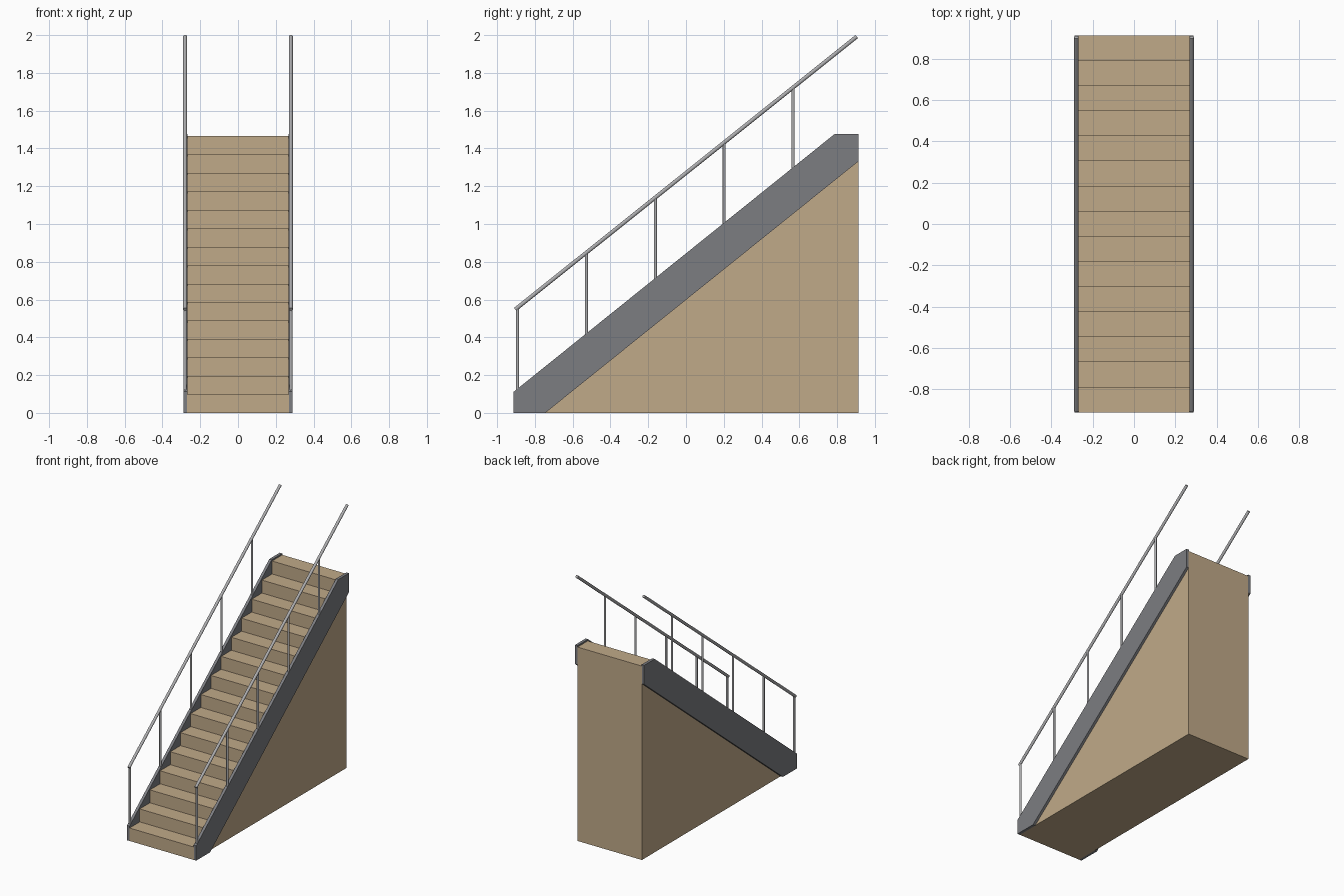
import bpy, bmesh, math
from mathutils import Vector

if "Cube" in bpy.data.objects:
    bpy.data.objects.remove(bpy.data.objects["Cube"])

STEPS = 15
HALF = 0.912                 # half length in y
RUN = 2 * HALF / STEPS
RISE = 1.465 / STEPS
SLOPE = RISE / RUN


def material(name, color):
    m = bpy.data.materials.new(name)
    m.diffuse_color = (*color, 1)
    m.use_nodes = True
    m.node_tree.nodes["Principled BSDF"].inputs["Base Color"].default_value = m.diffuse_color
    return m


tan = material("tan", (0.53, 0.40, 0.25))
dark = material("dark_grey", (0.20, 0.205, 0.22))
metal = material("rail_grey", (0.42, 0.42, 0.43))


def finish(bm, name, mat):
    bmesh.ops.recalc_face_normals(bm, faces=bm.faces)
    mesh = bpy.data.meshes.new(name)
    bm.to_mesh(mesh)
    bm.free()
    mesh.materials.append(mat)
    ob = bpy.data.objects.new(name, mesh)
    bpy.context.collection.objects.link(ob)
    return ob


def extrude_profile(name, pts, x0, x1, mat):
    """Extrude a (y, z) outline from x0 to x1."""
    bm = bmesh.new()
    face = bm.faces.new([bm.verts.new((x0, y, z)) for y, z in pts])
    ext = bmesh.ops.extrude_face_region(bm, geom=[face])
    verts = [v for v in ext["geom"] if isinstance(v, bmesh.types.BMVert)]
    bmesh.ops.translate(bm, verts=verts, vec=(x1 - x0, 0, 0))
    return finish(bm, name, mat)


def rod(name, a, b, radius, mat):
    a, b = Vector(a), Vector(b)
    bpy.ops.mesh.primitive_cylinder_add(vertices=16, radius=radius,
                                        depth=(b - a).length, location=(a + b) / 2)
    ob = bpy.context.object
    ob.name = name
    ob.rotation_euler = (b - a).to_track_quat('Z', 'Y').to_euler()
    ob.data.materials.append(mat)
    bpy.ops.object.shade_smooth_by_angle(angle=math.radians(40))
    return ob


# Solid stair body with a stepped top
outline = [(HALF, 0), (-HALF, 0)]
for i in range(STEPS):
    y = -HALF + i * RUN
    outline += [(y, (i + 1) * RISE), (y + RUN, (i + 1) * RISE)]
    if i == 0:
        continue
# insert the foot of each riser is implied by the previous tread's end point
extrude_profile("stair_body", outline, -0.27, 0.27, tan)


def stringer_top(y):
    return 0.112 + (y + HALF) * SLOPE


def rail_z(y):
    return 1.27 + y * 0.799


# Side stringers, handrails and posts
stringer = [(-HALF, 0), (-0.745, 0), (HALF, 1.331), (HALF, 1.476),
            (-HALF + (1.476 - 0.112) / SLOPE, 1.476), (-HALF, 0.112)]
for side, s in (("left", -1), ("right", 1)):
    extrude_profile(side + "_stringer", stringer, s * 0.268, s * 0.289, dark)
    x = s * 0.28
    rod(side + "_handrail", (x, -0.904, rail_z(-0.904)),
        (x, 0.904, rail_z(0.904)), 0.0105, metal)
    for i in range(5):
        y = -0.892 + i * 3 * RUN
        rod(f"{side}_post_{i + 1}", (x, y, stringer_top(y) - 0.015),
            (x, y, rail_z(y)), 0.008, metal)
